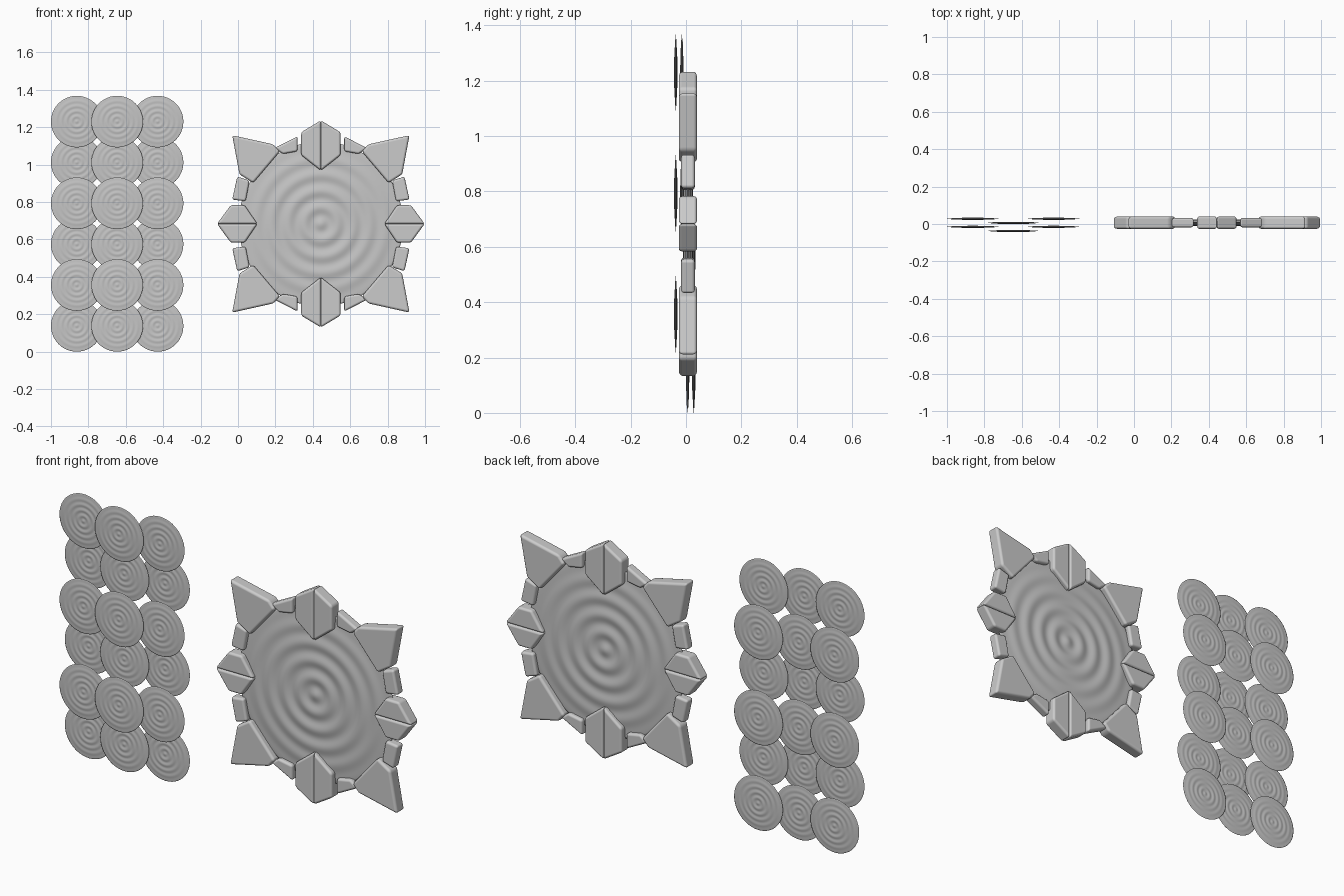
import bpy, bmesh
from math import cos, pi
from mathutils import Matrix, Vector

cube = bpy.data.objects.get("Cube")
if cube:
    bpy.data.objects.remove(cube, do_unlink=True)


def material(name, value):
    m = bpy.data.materials.new(name)
    m.use_nodes = True
    colour = (value, value, value, 1)
    m.diffuse_color = colour
    bsdf = next(n for n in m.node_tree.nodes if n.type == "BSDF_PRINCIPLED")
    bsdf.inputs["Base Color"].default_value = colour
    bsdf.inputs["Roughness"].default_value = 0.8
    return m


STONE = material("stone grey", 0.6)
RIPPLE = material("ripple grey", 0.56)
CX, CY, CZ = 0.443, 0.007, 0.683      # middle of the stone ring


def add_object(name, mesh, location):
    ob = bpy.data.objects.new(name, mesh)
    ob.location = location
    bpy.context.collection.objects.link(ob)
    return ob


def ripple_mesh(name, radius, rings, segments):
    """Thin lens with concentric waves on both sides, facing -y."""
    def half_thickness(t):
        return radius * (0.032 * (1 - t ** 4) + 0.009 * cos(2 * pi * 5 * t) * (1 - t ** 3) + 0.001)

    front = [Vector((radius * i / rings, -half_thickness(i / rings), 0)) for i in range(rings + 1)]
    back = [Vector((p.x, -p.y, 0)) for p in reversed(front)]
    bm = bmesh.new()
    verts = [bm.verts.new(p) for p in front + back]
    edges = [bm.edges.new(pair) for pair in zip(verts, verts[1:])]
    bmesh.ops.spin(bm, geom=verts + edges, cent=(0, 0, 0), axis=(0, 1, 0),
                   angle=2 * pi, steps=segments, use_duplicate=False)
    bmesh.ops.remove_doubles(bm, verts=bm.verts, dist=1e-5)
    bmesh.ops.recalc_face_normals(bm, faces=bm.faces)
    for f in bm.faces:
        f.smooth = True
    mesh = bpy.data.meshes.new(name)
    bm.to_mesh(mesh)
    bm.free()
    mesh.materials.append(RIPPLE)
    return mesh


def stone(name, outline, depth, bevel):
    """Slab with rounded edges from an outline in x and z about the ring's middle."""
    bm = bmesh.new()
    face = bm.faces.new([bm.verts.new((x, -depth / 2, z)) for x, z in outline])
    grown = bmesh.ops.extrude_face_region(bm, geom=[face])
    new = [v for v in grown["geom"] if isinstance(v, bmesh.types.BMVert)]
    bmesh.ops.translate(bm, verts=new, vec=(0, depth, 0))
    bmesh.ops.recalc_face_normals(bm, faces=bm.faces)
    for f in bm.faces:
        f.smooth = True
    mesh = bpy.data.meshes.new(name)
    bm.to_mesh(mesh)
    bm.free()
    mesh.materials.append(STONE)
    ob = add_object(name, mesh, (CX, CY, CZ))
    mod = ob.modifiers.new("rounded edges", "BEVEL")
    mod.width = bevel
    mod.segments = 3
    mod.limit_method = "ANGLE"
    mod.angle_limit = 0.3
    mod.harden_normals = True


# Large rippled disc inside the ring
add_object("large_ripple_disc", ripple_mesh("large_ripple_disc", 0.44, 50, 96), (CX, CY, CZ))

# Panel of overlapping small discs, staggered in depth
small = ripple_mesh("small_ripple_disc", 0.138, 35, 48)
for row in range(6):
    for col in range(3):
        y = (0.028 if row % 2 == 0 else -0.015) - (0.022 if col == 1 else 0)
        add_object(f"small_ripple_disc_{row + 1}_{col + 1}", small,
                   (-0.862 + 0.216 * col, y, 0.138 + 0.2184 * row))

# Ring stones: one quarter, mirrored left-right and up-down
corner = [(0.474, 0.474), (0.253, 0.425), (0.219, 0.387), (0.362, 0.219), (0.435, 0.265)]
upper_filler = [(0.248, 0.405), (0.125, 0.468), (0.125, 0.388), (0.203, 0.374)]
side_filler = [(0.447, 0.253), (0.381, 0.232), (0.402, 0.121), (0.474, 0.13)]
upright_half = [(0, 0.553), (0.105, 0.49), (0.105, 0.367), (0, 0.285)]
side_half = [(0.555, 0), (0.482, 0.1), (0.407, 0.1), (0.339, 0)]
parts = [("corner_stone", corner, 0.066, 0.013),
         ("upper_filler_stone", upper_filler, 0.05, 0.012),
         ("side_filler_stone", side_filler, 0.05, 0.012),
         ("upright_half_stone", upright_half, 0.066, 0.012),
         ("side_half_stone", side_half, 0.066, 0.012)]
for sx, side in ((1, "left"), (-1, "right")):
    for sz, level in ((1, "top"), (-1, "bottom")):
        for name, outline, depth, bevel in parts:
            stone(f"{level}_{side}_{name}", [(sx * x, sz * z) for x, z in outline], depth, bevel)
